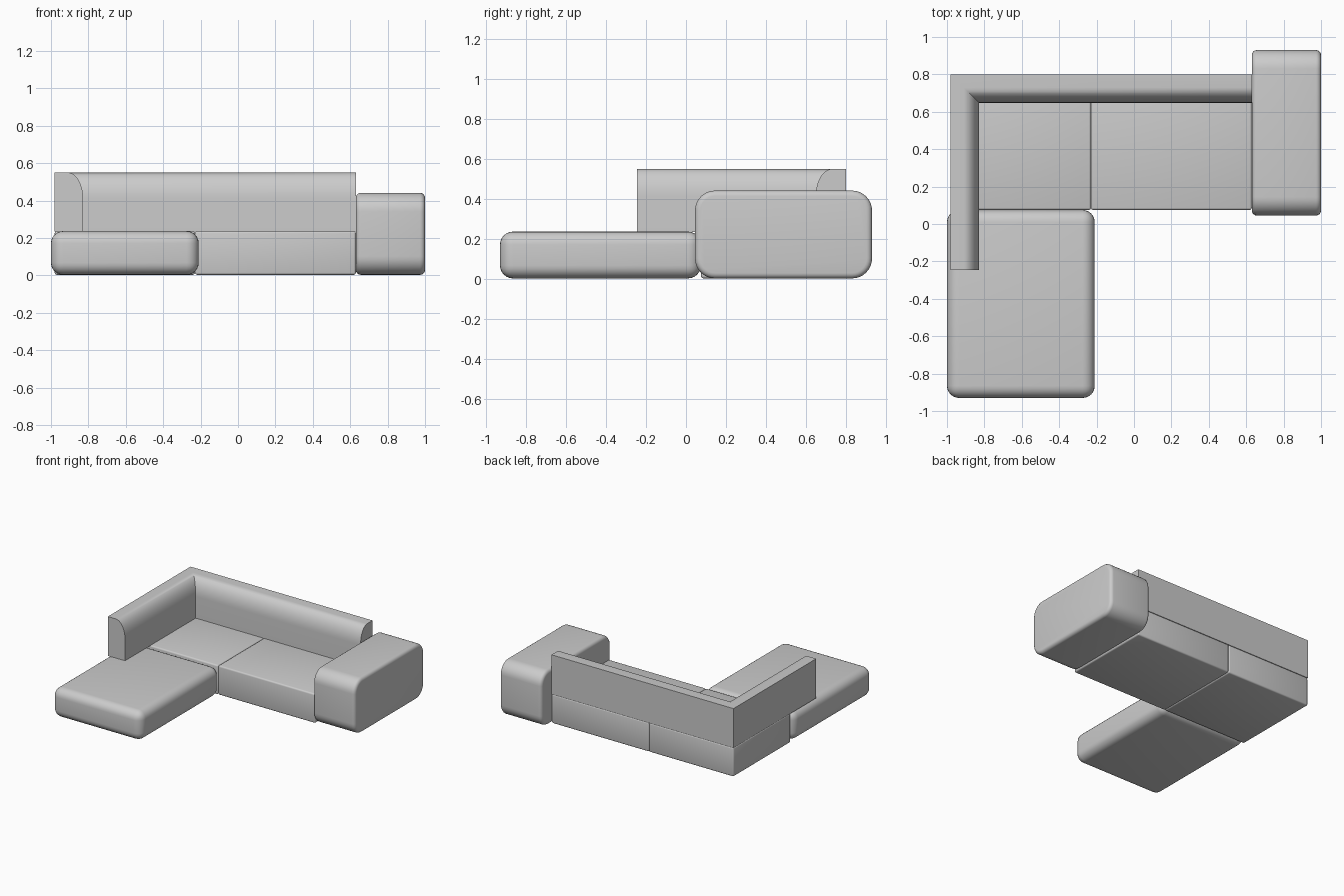
import bpy, bmesh, math

if "Cube" in bpy.data.objects:
    bpy.data.objects.remove(bpy.data.objects["Cube"])


def finish(name, bm, angle=35):
    bmesh.ops.recalc_face_normals(bm, faces=bm.faces)
    me = bpy.data.meshes.new(name)
    bm.to_mesh(me)
    bm.free()
    ob = bpy.data.objects.new(name, me)
    bpy.context.collection.objects.link(ob)
    bpy.ops.object.select_all(action='DESELECT')
    ob.select_set(True)
    bpy.context.view_layer.objects.active = ob
    bpy.ops.object.shade_smooth_by_angle(angle=math.radians(angle))
    return ob


def block(name, x, y, z, radius, segments=4, x_radius=0):
    """Box with rounded edges; x_radius first rounds the edges running along x."""
    bm = bmesh.new()
    bmesh.ops.create_cube(bm, size=1)
    for v in bm.verts:
        for i, (lo, hi) in enumerate((x, y, z)):
            v.co[i] = lo + (v.co[i] + 0.5) * (hi - lo)
    if x_radius:
        along = [e for e in bm.edges
                 if abs(e.verts[0].co.x - e.verts[1].co.x) > 0.01]
        bmesh.ops.bevel(bm, geom=along, offset=x_radius, segments=8,
                        profile=0.5, affect='EDGES')
    sharp = [e for e in bm.edges if e.calc_face_angle(0) > math.radians(40)]
    bmesh.ops.bevel(bm, geom=sharp, offset=radius, segments=segments,
                    profile=0.5, affect='EDGES')
    return finish(name, bm)


# Seat cushions
block("corner_seat", (-0.98, -0.23), (0.075, 0.80), (0.003, 0.237), 0.012, 3)
block("middle_seat", (-0.23, 0.63), (0.075, 0.80), (0.003, 0.237), 0.012, 3)

# Chaise, softly rounded on every edge
block("chaise_seat", (-1.0, -0.21), (-0.93, 0.075), (0.003, 0.237), 0.065, 6)

# Tall pillow-shaped armrest
block("armrest", (0.63, 1.0), (0.045, 0.93), (0.003, 0.442), 0.027, 4, x_radius=0.1)

# L-shaped backrest: quarter-round profile mitred at the corner
profile = [(0, 0.235), (0, 0.55)]
for i in range(13):
    a = math.radians(90 - 90 * i / 12)
    profile.append((0.07 + 0.082 * math.cos(a), 0.41 + 0.14 * math.sin(a)))
profile.append((0.152, 0.235))

bm = bmesh.new()
rings = [
    [bm.verts.new((-0.98 + d, -0.245, z)) for d, z in profile],
    [bm.verts.new((-0.98 + d, 0.80 - d, z)) for d, z in profile],
    [bm.verts.new((0.63, 0.80 - d, z)) for d, z in profile],
]
n = len(profile)
for r, s in zip(rings, rings[1:]):
    for i in range(n):
        j = (i + 1) % n
        bm.faces.new((r[i], r[j], s[j], s[i]))
bm.faces.new(rings[0])
bm.faces.new(rings[-1])
finish("backrest", bm)
